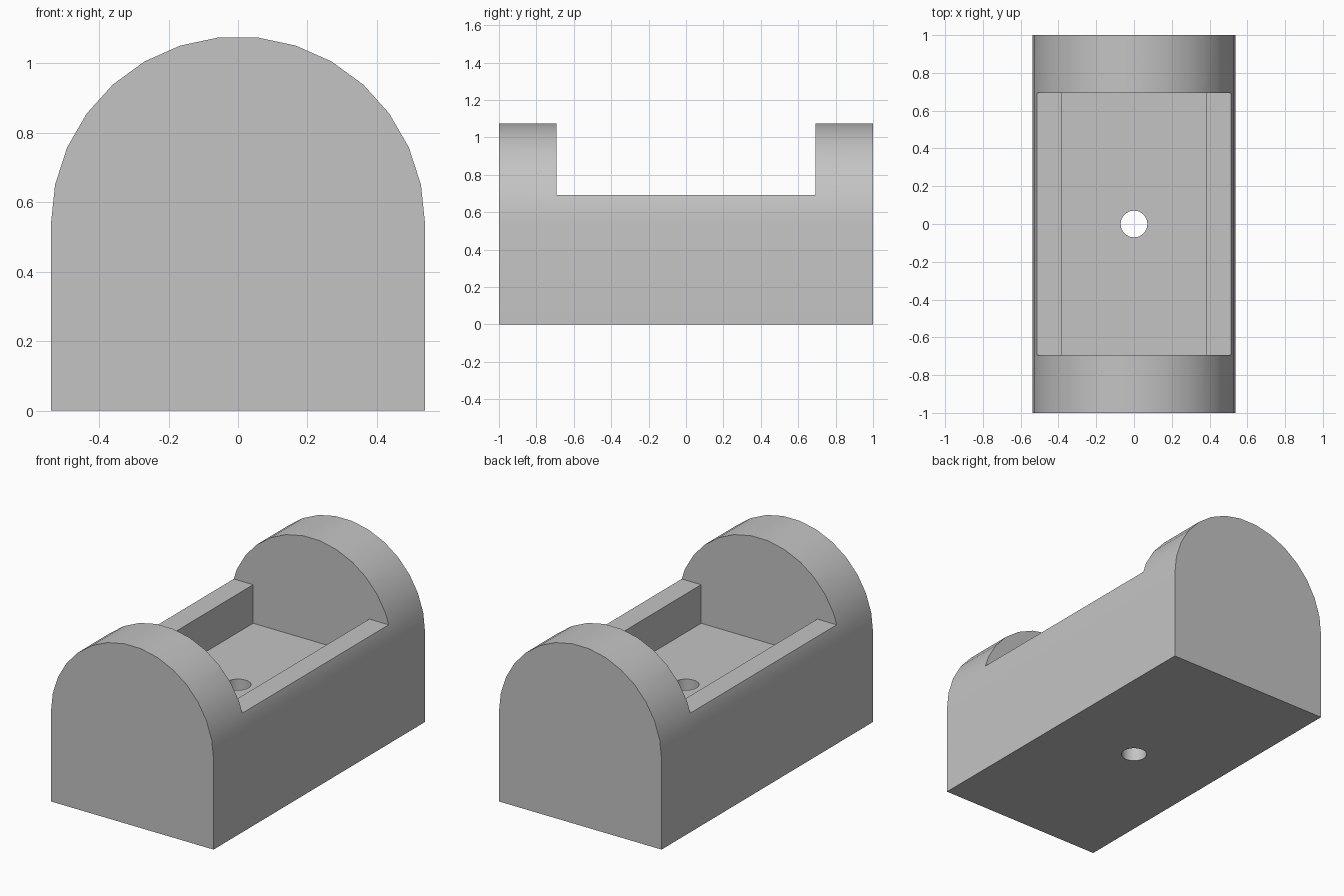
import bpy, bmesh
from math import cos, sin, pi, radians

cube = bpy.data.objects.get("Cube")
if cube:
    bpy.data.objects.remove(cube, do_unlink=True)

UNIT = 2 / 130            # the block is 130 units long
R = 35 * UNIT             # arch radius and half width
HALF = 65 * UNIT
LEDGE = 45 * UNIT         # height of the side rims
BAY = 45 * UNIT           # half length of the open bay
FLOOR = 30 * UNIT
ARCH_STEPS = 15

grey = bpy.data.materials.new("plain grey")
grey.use_nodes = True
colour = (0.55, 0.55, 0.55, 1)
grey.diffuse_color = colour
grey.node_tree.nodes["Principled BSDF"].inputs["Base Color"].default_value = colour


def link(name, bm):
    bmesh.ops.recalc_face_normals(bm, faces=bm.faces)
    mesh = bpy.data.meshes.new(name)
    bm.to_mesh(mesh)
    bm.free()
    mesh.materials.append(grey)
    obj = bpy.data.objects.new(name, mesh)
    bpy.context.collection.objects.link(obj)
    return obj


def box(name, half_x, half_y, z0, z1):
    bm = bmesh.new()
    bmesh.ops.create_cube(bm, size=1)
    bmesh.ops.scale(bm, vec=(2 * half_x, 2 * half_y, z1 - z0), verts=bm.verts)
    bmesh.ops.translate(bm, vec=(0, 0, (z0 + z1) / 2), verts=bm.verts)
    return link(name, bm)


def cut(obj, cutter):
    bpy.context.view_layer.objects.active = obj
    mod = obj.modifiers.new("cut", "BOOLEAN")
    mod.operation = "DIFFERENCE"
    mod.solver = "EXACT"
    mod.object = cutter
    bpy.ops.object.modifier_apply(modifier=mod.name)
    bpy.data.objects.remove(cutter, do_unlink=True)


# Arched block: straight sides under a half-round top, extruded along y
bm = bmesh.new()
angles = [pi * i / ARCH_STEPS for i in range(ARCH_STEPS + 1)]
outline = [(R, 0)] + [(R * cos(a), R + R * sin(a)) for a in angles] + [(-R, 0)]
end = bm.faces.new([bm.verts.new((x, -HALF, z)) for x, z in outline])
side = bmesh.ops.extrude_face_region(bm, geom=[end])["geom"]
bmesh.ops.translate(bm, vec=(0, 2 * HALF, 0),
                    verts=[v for v in side if isinstance(v, bmesh.types.BMVert)])
block = link("arched_block", bm)

# Open bay between the end walls, then the pocket between the rims
cut(block, box("bay_cutter", 2 * R, BAY, LEDGE, 3 * R))
cut(block, box("pocket_cutter", 25 * UNIT, BAY, FLOOR, 3 * R))

# Round hole through the floor
bm = bmesh.new()
bmesh.ops.create_cone(bm, cap_ends=True, segments=32, radius1=4.6 * UNIT,
                      radius2=4.6 * UNIT, depth=2)
cut(block, link("hole_cutter", bm))

# Smooth the arch and hole, keep the corners crisp
bpy.ops.object.select_all(action="DESELECT")
block.select_set(True)
bpy.context.view_layer.objects.active = block
bpy.ops.object.shade_smooth_by_angle(angle=radians(30))
